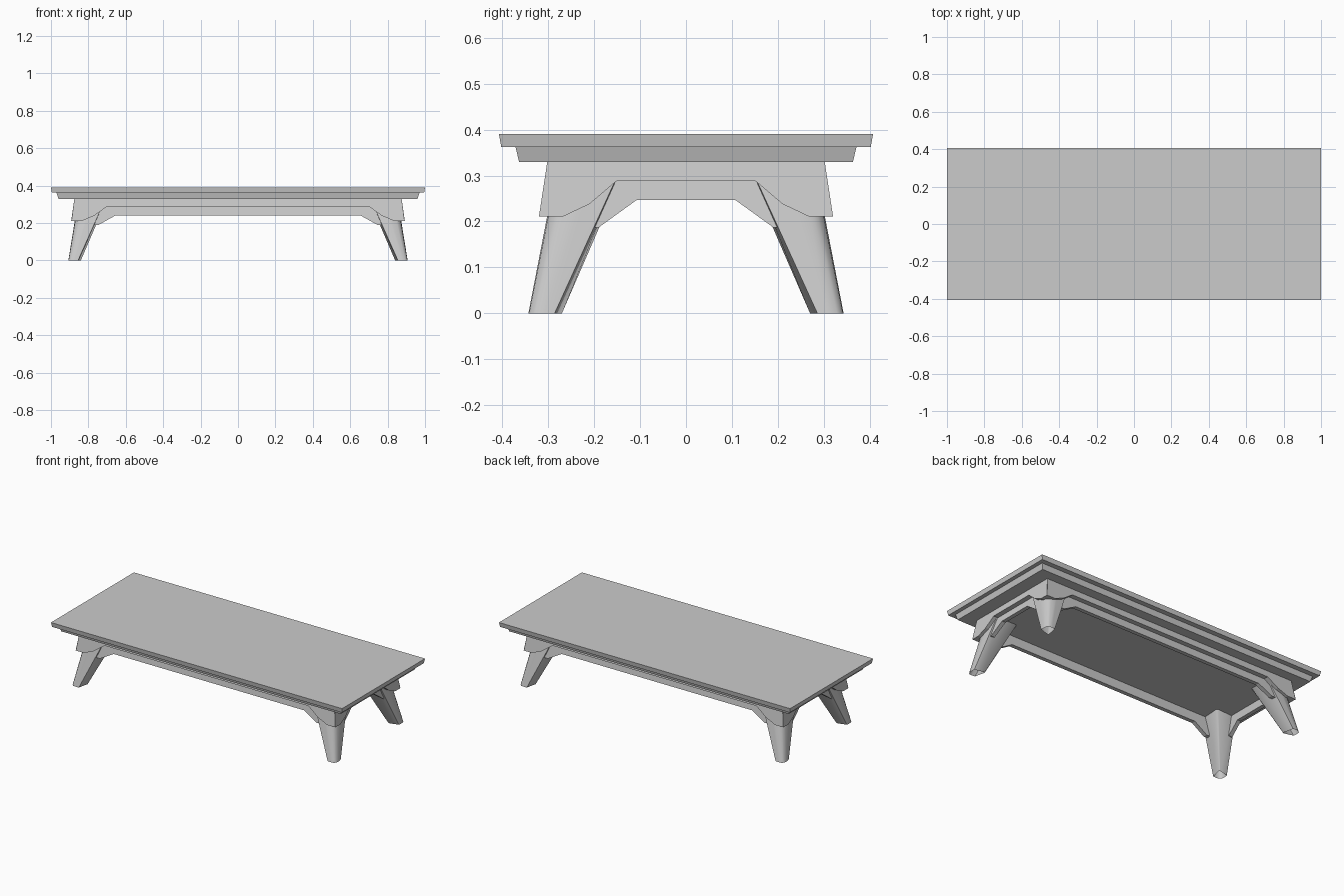
import bpy
import bmesh
import math

if "Cube" in bpy.data.objects:
    bpy.data.objects.remove(bpy.data.objects["Cube"], do_unlink=True)

grey = bpy.data.materials.new("plain_grey")
grey.use_nodes = True
grey.diffuse_color = (0.6, 0.6, 0.6, 1)
grey.node_tree.nodes["Principled BSDF"].inputs["Base Color"].default_value = (0.6, 0.6, 0.6, 1)


def loft(name, start, end, hollow=False):
    """Surface between two matching outlines; hollow ones are open and smooth."""
    bm = bmesh.new()
    a = [bm.verts.new(p) for p in start]
    b = [bm.verts.new(p) for p in end]
    if not hollow:
        bm.faces.new(a)
        bm.faces.new(b)
    for i in range(len(a)):
        j = (i + 1) % len(a)
        bm.faces.new((a[i], a[j], b[j], b[i]))
    bmesh.ops.recalc_face_normals(bm, faces=bm.faces)
    mesh = bpy.data.meshes.new(name)
    bm.to_mesh(mesh)
    bm.free()
    mesh.materials.append(grey)
    obj = bpy.data.objects.new(name, mesh)
    bpy.context.collection.objects.link(obj)
    if hollow:
        bpy.ops.object.select_all(action="DESELECT")
        obj.select_set(True)
        bpy.context.view_layer.objects.active = obj
        bpy.ops.object.shade_smooth_by_angle(angle=math.radians(50))


def rectangle(x, y, z):
    return [(x, y, z), (-x, y, z), (-x, -y, z), (x, -y, z)]


# Stepped top with tapered edges, and a panel closing the underside
loft("table_top", rectangle(0.995, 0.402, 0.362), rectangle(1.0, 0.407, 0.39))
loft("under_top", rectangle(0.96, 0.363, 0.329), rectangle(0.97, 0.371, 0.362))
loft("underside_panel", rectangle(0.83, 0.257, 0.29), rectangle(0.83, 0.257, 0.329))


def board(name, half, reach, thick, along_x, side):
    """Leaning apron board: half is its outline as (along, z), reach its offset at the top."""
    outline = half + [(-u, z) for u, z in reversed(half)]

    def place(inset):
        points = []
        for u, z in outline:
            d = side * (reach + (0.33 - z) * 0.14 - inset)
            # Mitre the ends so neighbouring boards meet at the corner
            if abs(u) >= half[0][0]:
                u -= math.copysign(inset, u)
            points.append((u, d, z) if along_x else (d, u, z))
        return points

    loft(name, place(0), place(thick))


# Outer apron, and a deeper inner apron set back behind it
front_outer = [(0.875, 0.329), (0.89, 0.211), (0.835, 0.211), (0.77, 0.238), (0.70, 0.288)]
end_outer = [(0.302, 0.329), (0.32, 0.211), (0.267, 0.211), (0.21, 0.238), (0.15, 0.289)]
front_inner = [(0.81, 0.329), (0.81, 0.19), (0.745, 0.19), (0.655, 0.24)]
end_inner = [(0.245, 0.329), (0.245, 0.187), (0.19, 0.187), (0.107, 0.247)]

for side, front_name, end_name in ((1, "back", "left"), (-1, "front", "right")):
    board(front_name + "_apron", front_outer, 0.302, 0.03, True, side)
    board(end_name + "_apron", end_outer, 0.875, 0.03, False, side)
    board(front_name + "_inner_apron", front_inner, 0.272, 0.025, True, side)
    board(end_name + "_inner_apron", end_inner, 0.845, 0.025, False, side)


def kite(flank):
    """Half-rounded kite section: broad outer corner, sharp flanks, narrow inner corner."""
    half = [(0.98, flank), (1, 0.5), (0.98, 0.8), (0.9, 0.9)]
    outer = half + [(b, a) for a, b in reversed(half[:-1])]
    return outer + [(0, 0.08), (0.08, 0)]


def ring(section, x0, x1, y0, y1, z, sx, sy):
    return [(sx * (x0 + (x1 - x0) * a), sy * (y0 + (y1 - y0) * b), z) for a, b in section]


# Tapered splayed legs, hollow, with the inner corner pointing to the middle
for sx, x_name in ((1, "left"), (-1, "right")):
    for sy, y_name in ((1, "back"), (-1, "front")):
        loft(f"{y_name}_{x_name}_leg",
             ring(kite(0.22), 0.84, 0.907, 0.27, 0.343, 0, sx, sy),
             ring(kite(0.06), 0.703, 0.855, 0.131, 0.281, 0.32, sx, sy), hollow=True)
